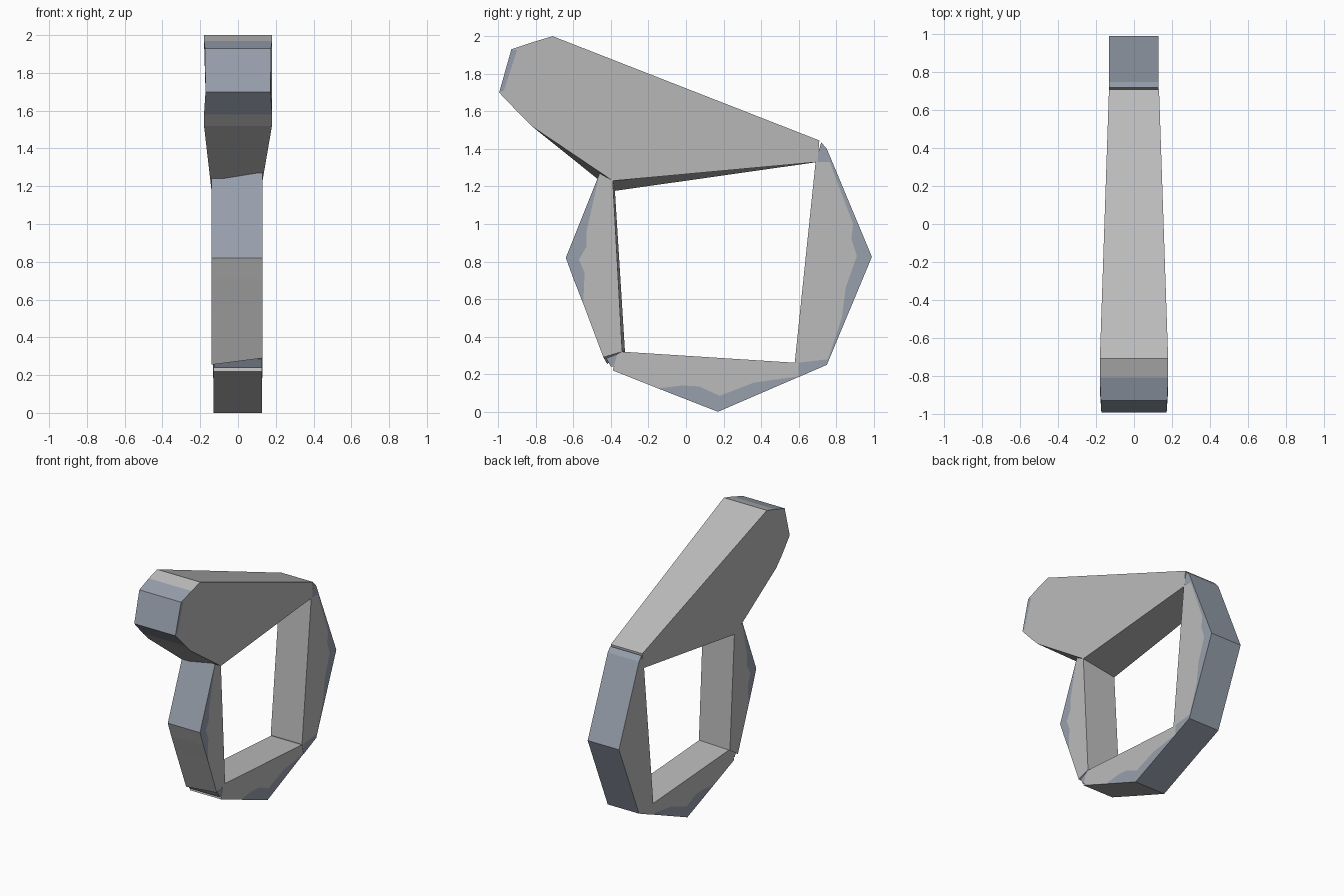
import bpy, bmesh

if "Cube" in bpy.data.objects:
    bpy.data.objects.remove(bpy.data.objects["Cube"])


def material(name, rgb):
    m = bpy.data.materials.new(name)
    m.diffuse_color = (*rgb, 1)
    m.use_nodes = True
    m.node_tree.nodes["Principled BSDF"].inputs["Base Color"].default_value = m.diffuse_color
    return m


GREY = material("light grey", (0.50, 0.50, 0.50))
BLUE = material("slate blue", (0.31, 0.35, 0.415))


def link(name, outline, blue_edges=(), right=(), left=(), left_shift=None):
    """Bar across x from an outline of (y, z, x_right, x_left).
    right / left hold blue side patches: (first corner, last corner, inner path)."""
    left_shift = left_shift or {}
    n = len(outline)
    bm = bmesh.new()
    rings = []
    for side in (0, 1):
        ring = []
        for i, (y, z, xr, xl) in enumerate(outline):
            dy, dz = left_shift.get(i, (0, 0)) if side else (0, 0)
            ring.append(bm.verts.new((-xl if side else xr, y + dy, z + dz)))
        rings.append(ring)
    # rim faces
    for i in range(n):
        j = (i + 1) % n
        f = bm.faces.new((rings[0][i], rings[0][j], rings[1][j], rings[1][i]))
        f.material_index = int(i in blue_edges)
    # side faces, with ragged blue patches cut in
    for ring, patches in zip(rings, (right, left)):
        main, k = [], 0
        for a, b, path in sorted(patches):
            x = (ring[a].co.x + ring[b].co.x) / 2
            inner = [bm.verts.new((x, y, z)) for y, z in path]
            f = bm.faces.new(ring[a:b + 1] + inner[::-1])
            f.material_index = 1
            main += ring[k:a + 1] + inner
            k = b
        main += ring[k:]
        if len(main) > 2:
            bm.faces.new(main)
    bmesh.ops.recalc_face_normals(bm, faces=bm.faces)
    me = bpy.data.meshes.new(name)
    bm.to_mesh(me)
    bm.free()
    me.materials.append(GREY)
    me.materials.append(BLUE)
    ob = bpy.data.objects.new(name, me)
    bpy.context.collection.objects.link(ob)
    return ob


def wide(points, xr, xl):
    return [(y, z, xr, xl) for y, z in points]


# large top slab, tapering to the back and to its lower corner
link("top_slab", [
    (0.71, 1.445, 0.132, 0.132), (-0.71, 2.0, 0.18, 0.18),
    (-0.81, 1.97, 0.18, 0.18), (-0.93, 1.93, 0.175, 0.175),
    (-0.995, 1.70, 0.172, 0.172), (-0.88, 1.58, 0.18, 0.18),
    (-0.82, 1.52, 0.18, 0.18), (-0.39, 1.23, 0.13, 0.14),
    (0.70, 1.33, 0.13, 0.13)],
    blue_edges=(2, 3, 4),
    right=[(3, 4, [(-0.90, 1.925), (-0.97, 1.71)])],
    left_shift={7: (0.0, -0.055)})

# front link
front_patch = [(0, 3, [(-0.53, 0.96), (-0.53, 0.88), (-0.57, 0.81),
                       (-0.54, 0.74), (-0.545, 0.62)])]
link("front_link", wide([
    (-0.46, 1.27), (-0.64, 0.82), (-0.60, 0.71), (-0.545, 0.57),
    (-0.44, 0.29), (-0.34, 0.32), (-0.39, 1.23)], 0.13, 0.14),
    blue_edges=(0,), right=front_patch, left=front_patch,
    left_shift={4: (0.02, -0.035), 5: (0.015, 0), 6: (0.01, -0.03)})

# bottom link
bottom_patch = [(1, 3, [(-0.02, 0.14), (0.07, 0.135), (0.18, 0.085),
                        (0.36, 0.155), (0.50, 0.175)])]
link("bottom_link", wide([
    (-0.39, 0.22), (-0.15, 0.125), (0.17, 0.0), (0.61, 0.19),
    (0.60, 0.26), (-0.34, 0.32), (-0.365, 0.31)], 0.128, 0.13),
    blue_edges=(2,), right=bottom_patch, left=bottom_patch)

# back link: blue outer rim and blue patch on the right side
link("back_link", wide([
    (0.60, 0.185), (0.75, 0.25), (0.99, 0.825), (0.75, 1.40),
    (0.72, 1.435), (0.69, 1.33), (0.58, 0.27)], 0.13, 0.132),
    blue_edges=(0, 1, 2, 3),
    right=[(0, 5, [(0.60, 0.262), (0.755, 0.28), (0.83, 0.50), (0.85, 0.66),
                   (0.91, 0.83), (0.88, 0.92), (0.89, 1.0), (0.765, 1.33)])])

# small joint between the front and bottom links
link("corner_joint", wide([
    (-0.40, 0.24), (-0.36, 0.24), (-0.345, 0.315), (-0.425, 0.285)],
    0.126, 0.128),
    blue_edges=(0, 1, 2, 3), right=[(0, 3, [])])
